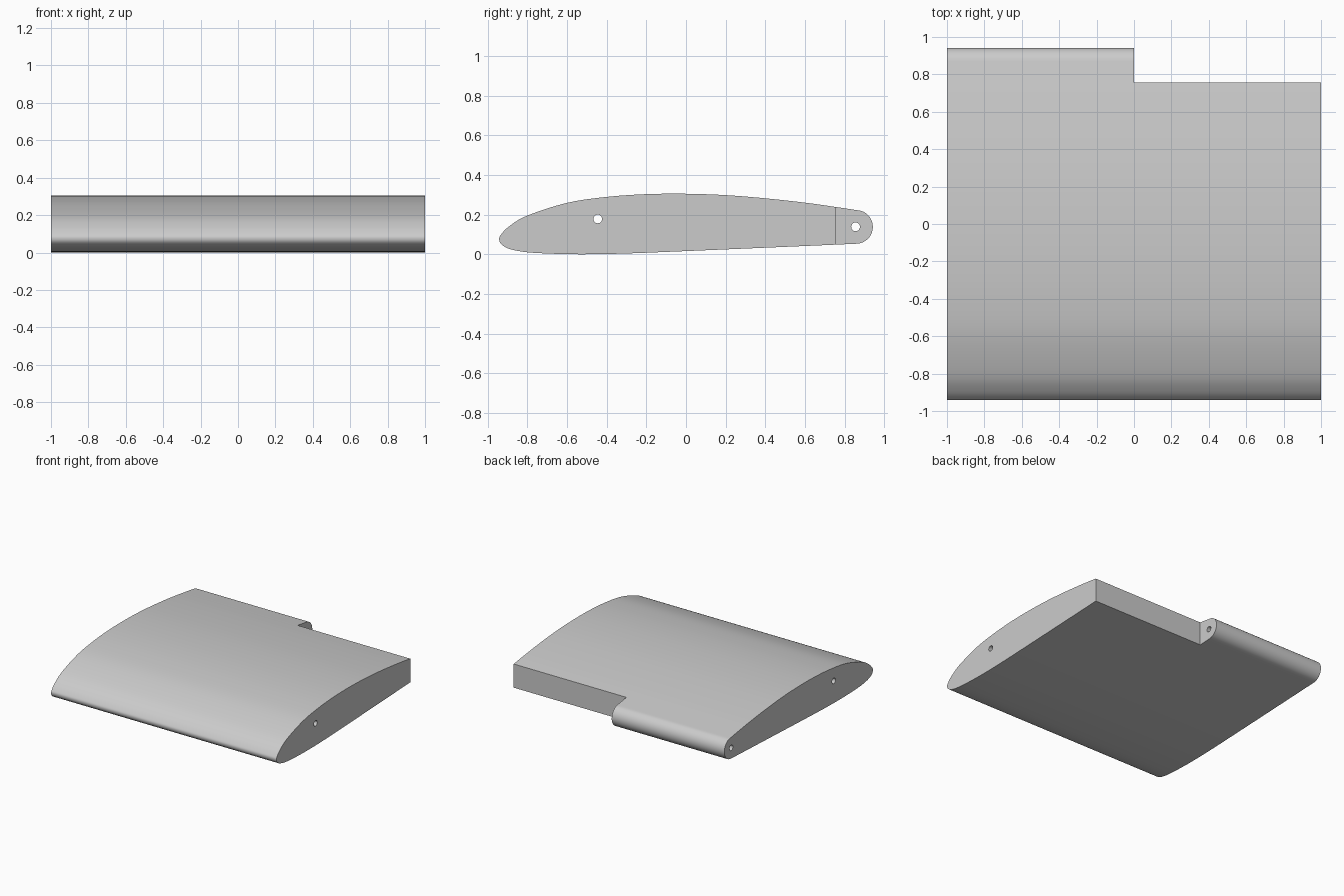
import bpy, bmesh
from math import radians, sin, cos, pi
from mathutils import Vector, Matrix

cube = bpy.data.objects.get("Cube")
if cube:
    bpy.data.objects.remove(cube, do_unlink=True)

grey = bpy.data.materials.new("plain grey")
grey.use_nodes = True
grey.diffuse_color = (0.6, 0.6, 0.6, 1)
grey.node_tree.nodes["Principled BSDF"].inputs["Base Color"].default_value = (0.6, 0.6, 0.6, 1)


def smooth_path(points, steps=5):
    """Catmull-Rom samples through the points."""
    p = [Vector(q) for q in points]
    p = [2 * p[0] - p[1]] + p + [2 * p[-1] - p[-2]]
    out = []
    for a, b, c, d in zip(p, p[1:], p[2:], p[3:]):
        for i in range(steps):
            t = i / steps
            out.append(0.5 * (2 * b + (c - a) * t + (2 * a - 5 * b + 4 * c - d) * t ** 2
                              + (3 * b - a - 3 * c + d) * t ** 3))
    return out + [p[-2]]


def mesh_object(name, bm):
    bmesh.ops.recalc_face_normals(bm, faces=bm.faces)
    mesh = bpy.data.meshes.new(name)
    bm.to_mesh(mesh)
    bm.free()
    mesh.materials.append(grey)
    obj = bpy.data.objects.new(name, mesh)
    bpy.context.collection.objects.link(obj)
    return obj


def cut(target, cutter):
    cutter.hide_render = True
    mod = target.modifiers.new("cut", 'BOOLEAN')
    mod.object, mod.operation, mod.solver = cutter, 'DIFFERENCE', 'EXACT'
    bpy.context.view_layer.objects.active = target
    bpy.ops.object.modifier_apply(modifier=mod.name)
    bpy.data.objects.remove(cutter, do_unlink=True)


# Aerofoil section as (y, z): tail top, round the nose, to tail bottom
section = smooth_path([
    (0.87, 0.221), (0.75, 0.239), (0.6, 0.26), (0.4, 0.282), (0.2, 0.298), (0, 0.305),
    (-0.2, 0.303), (-0.4, 0.289), (-0.6, 0.259), (-0.8, 0.195), (-0.89, 0.142),
    (-0.932, 0.1), (-0.942, 0.075), (-0.93, 0.05), (-0.89, 0.027), (-0.8, 0.01),
    (-0.65, 0.002), (-0.5, 0), (-0.3, 0.004), (0, 0.016), (0.4, 0.033), (0.86, 0.053)])

# Rounded hinge tail closing the section
hinge = Vector((0.857, 0.138))
for i in range(1, 20):
    a = radians(-88 + 168 * i / 20)
    section.append(hinge + 0.085 * Vector((cos(a), sin(a))))

# Wing body
bm = bmesh.new()
end = bm.faces.new([bm.verts.new((-1, y, z)) for y, z in section])
new = bmesh.ops.extrude_face_region(bm, geom=[end])["geom"]
bmesh.ops.translate(bm, vec=(2, 0, 0), verts=[v for v in new if isinstance(v, bmesh.types.BMVert)])
wing = mesh_object("wing_section", bm)

# Step in the trailing edge over the left half
bm = bmesh.new()
bmesh.ops.create_cube(bm, size=1, matrix=Matrix.Translation((1, 1.256, 0.2)) @ Matrix.Diagonal((2, 1, 1, 1)))
cut(wing, mesh_object("step_cutter", bm))

# Spar hole and hinge pin hole, running the whole span
for name, y, z in (("spar_hole", -0.445, 0.178), ("pin_hole", 0.855, 0.138)):
    bm = bmesh.new()
    bmesh.ops.create_cone(bm, cap_ends=True, segments=24, radius1=0.022, radius2=0.022, depth=3,
                          matrix=Matrix.Translation((0, y, z)) @ Matrix.Rotation(pi / 2, 4, 'Y'))
    cut(wing, mesh_object(name, bm))

bpy.ops.object.select_all(action='DESELECT')
wing.select_set(True)
bpy.context.view_layer.objects.active = wing
bpy.ops.object.shade_smooth_by_angle(angle=radians(30))
